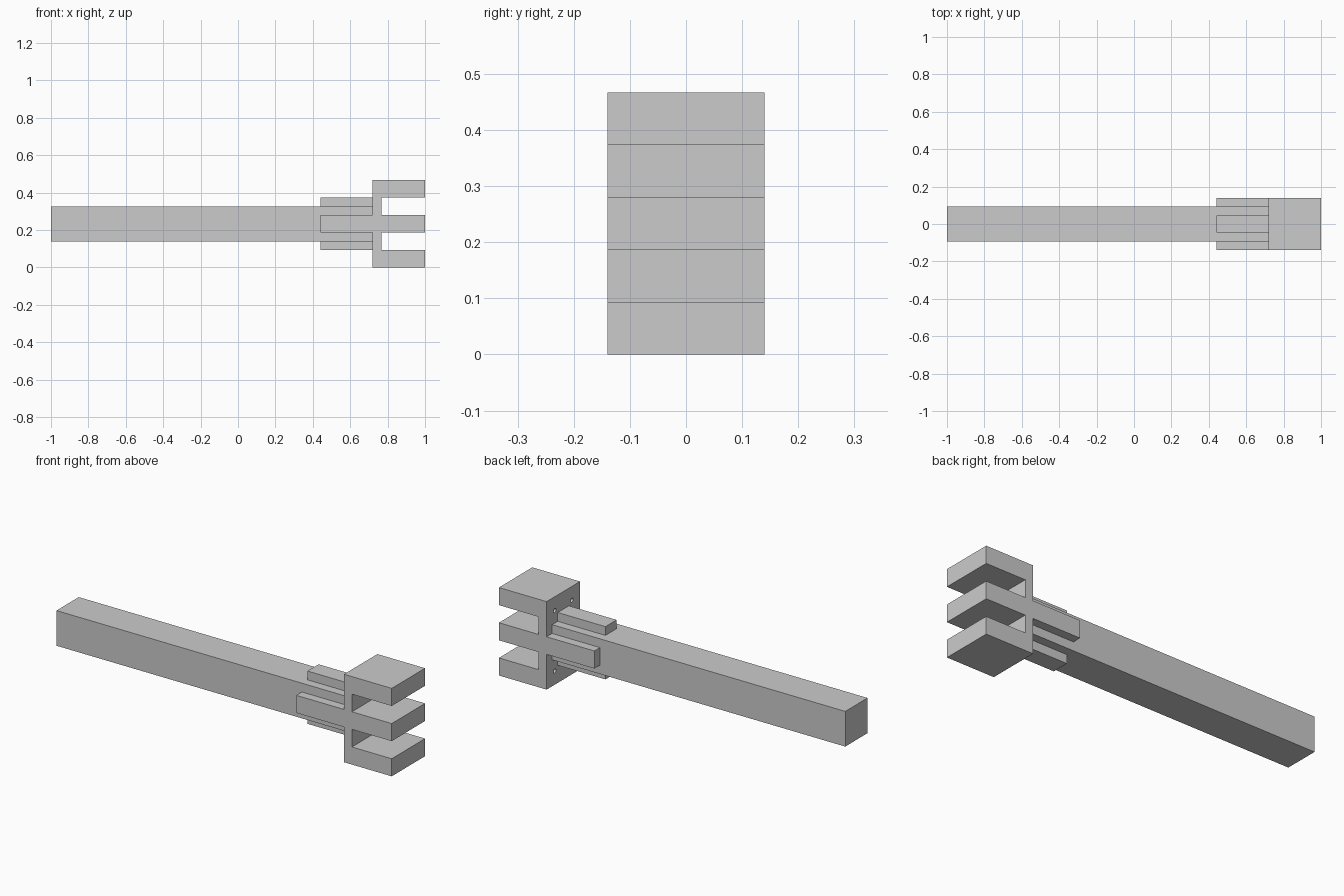
import bpy, bmesh
from math import pi

cube = bpy.data.objects.get("Cube")
if cube:
    bpy.data.objects.remove(cube, do_unlink=True)

U = 0.14 / 3          # half the bar thickness unit
MID = 5 * U           # height of the bar's centre line
PLATE_X = 0.72        # rear face of the fork plate

grey = bpy.data.materials.new("light grey")
grey.use_nodes = True
grey.diffuse_color = (0.6, 0.6, 0.6, 1)
grey.node_tree.nodes["Principled BSDF"].inputs["Base Color"].default_value = (0.6, 0.6, 0.6, 1)


def add_object(name, bm):
    bmesh.ops.recalc_face_normals(bm, faces=bm.faces)
    mesh = bpy.data.meshes.new(name)
    bm.to_mesh(mesh)
    bm.free()
    mesh.materials.append(grey)
    obj = bpy.data.objects.new(name, mesh)
    bpy.context.collection.objects.link(obj)
    return obj


def box(name, x, y, z):
    bm = bmesh.new()
    bmesh.ops.create_cube(bm, size=1)
    for v in bm.verts:
        v.co = [lo + (c + 0.5) * (hi - lo) for c, (lo, hi) in zip(v.co, (x, y, z))]
    return add_object(name, bm)


# Long square bar
box("bar", (-1, PLATE_X), (-2 * U, 2 * U), (MID - 2 * U, MID + 2 * U))

# Four strips clamping the end of the bar
strip_x = (0.44, PLATE_X)
for name, s in (("top_strip", 1), ("bottom_strip", -1)):
    box(name, strip_x, (-U, U), sorted((MID + s * 2 * U, MID + s * 3 * U)))
for name, s in (("back_strip", 1), ("front_strip", -1)):
    box(name, strip_x, sorted((s * 2 * U, s * 3 * U)), (MID - U, MID + U))

# Fork head: E-shaped profile extruded across the width
inner = PLATE_X + U
profile = [(PLATE_X, 0), (1, 0), (1, 2 * U), (inner, 2 * U),
           (inner, 4 * U), (1, 4 * U), (1, 6 * U), (inner, 6 * U),
           (inner, 8 * U), (1, 8 * U), (1, 10 * U), (PLATE_X, 10 * U)]
bm = bmesh.new()
face = bm.faces.new([bm.verts.new((x, -3 * U, z)) for x, z in profile])
side = bmesh.ops.extrude_face_region(bm, geom=[face])
bmesh.ops.translate(bm, vec=(0, 6 * U, 0),
                    verts=[v for v in side["geom"] if isinstance(v, bmesh.types.BMVert)])
head = add_object("fork_head", bm)

# Four small screw holes in the rear face of the plate
for y in (-0.072, 0.072):
    for z in (MID - 0.16, MID + 0.16):
        bpy.ops.mesh.primitive_cylinder_add(vertices=16, radius=0.011, depth=0.08,
                                            location=(PLATE_X, y, z), rotation=(0, pi / 2, 0))
        cutter = bpy.context.object
        cutter.name = "screw_hole_cutter"
        cutter.data.materials.append(grey)
        cutter.hide_render = True
        cut = head.modifiers.new("screw hole", 'BOOLEAN')
        cut.operation = 'DIFFERENCE'
        cut.solver = 'EXACT'
        cut.object = cutter
        # Bake the cut, then drop the cutter
        bpy.context.view_layer.objects.active = head
        bpy.ops.object.modifier_apply(modifier=cut.name)
        bpy.data.objects.remove(cutter, do_unlink=True)
